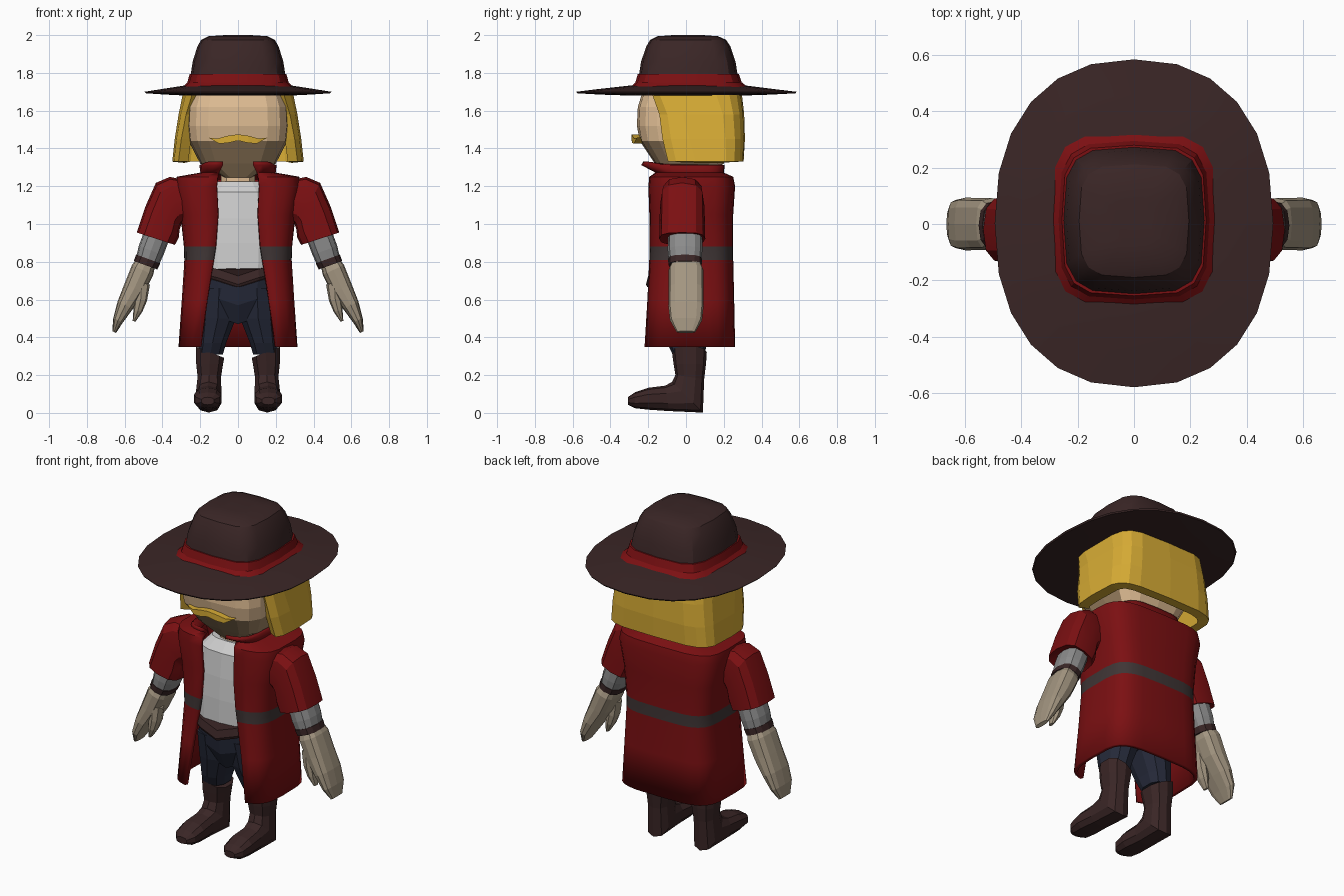
import bpy, bmesh
from math import sin, cos, pi, asin, radians
from mathutils import Vector

cube = bpy.data.objects.get("Cube")
if cube:
    bpy.data.objects.remove(cube, do_unlink=True)


def material(name, *rgb):
    m = bpy.data.materials.new(name)
    m.use_nodes = True
    m.diffuse_color = (*rgb, 1)
    m.node_tree.nodes["Principled BSDF"].inputs["Base Color"].default_value = (*rgb, 1)
    return m


BROWN = material("dark brown", .042, .019, .019)
RED = material("deep red", .20, .005, .006)
GOLD = material("golden blond", .68, .41, .035)
SKIN = material("skin", .73, .50, .29)
STUBBLE = material("stubble", .38, .255, .14)
GLOVE = material("glove beige", .37, .305, .22)
WHITE = material("shirt white", .62, .62, .62)
GREY = material("sleeve grey", .26, .26, .26)
NAVY = material("navy", .019, .023, .042)
CHARCOAL = material("charcoal belt", .05, .036, .036)


def power(v, p):
    return abs(v) ** (2 / p) * (1 if v >= 0 else -1)


def make(name, points, faces, mats, rule=None, smooth=0, closed=True):
    """Create an object; rule(face centre) picks the material slot."""
    mesh = bpy.data.meshes.new(name)
    mesh.from_pydata(points, [], faces)
    if closed:
        bm = bmesh.new()
        bm.from_mesh(mesh)
        bmesh.ops.recalc_face_normals(bm, faces=bm.faces)
        bm.to_mesh(mesh)
        bm.free()
    for m in mats:
        mesh.materials.append(m)
    if rule:
        for f in mesh.polygons:
            f.material_index = int(rule(f.center))
    ob = bpy.data.objects.new(name, mesh)
    bpy.context.collection.objects.link(ob)
    if smooth:
        bpy.ops.object.select_all(action="DESELECT")
        ob.select_set(True)
        bpy.context.view_layer.objects.active = ob
        bpy.ops.object.shade_smooth_by_angle(angle=radians(smooth))
    return ob


def loft(name, rings, mats, n=12, p=2.5, side=1, warp=None, rule=None, smooth=0):
    """Skin closed rings: (centre, right axis, front axis), axes scaled by radius."""
    pts = []
    for c, u, w in rings:
        for i in range(n):
            a = 2 * pi * i / n
            q = c + u * power(sin(a), p) + w * power(cos(a), p)
            if warp:
                q.z += warp(q)
            pts.append((q.x * side, q.y, q.z))
    faces = [(j * n + i, j * n + (i + 1) % n, (j + 1) * n + (i + 1) % n, (j + 1) * n + i)
             for j in range(len(rings) - 1) for i in range(n)]
    last = (len(rings) - 1) * n
    faces += [tuple(range(n))[::-1], tuple(range(last, last + n))]
    return make(name, pts, faces, mats, rule, smooth)


def stack(rows, cx=0):
    """Level rings from (z, half width, front y, back y)."""
    return [(Vector((cx, (f + b) / 2, z)), Vector((r, 0, 0)), Vector((0, (f - b) / 2, 0)))
            for z, r, f, b in rows]


def limb(rows, y):
    """Arm rings from (x, z, half width, half depth, tilt in degrees)."""
    return [(Vector((x, y, z)), r * Vector((cos(radians(t)), 0, sin(radians(t)))),
             Vector((0, -d, 0))) for x, z, r, d, t in rows]


def boot_path(rows):
    """Boot rings from (x, y, z, half width, half depth, pitch in degrees)."""
    return [(Vector((x, y, z)), Vector((r, 0, 0)),
             d * Vector((0, -cos(radians(t)), sin(radians(t))))) for x, y, z, r, d, t in rows]


def open_shell(name, rows, mats, thick, cols, p, rule=None, smooth=0):
    """Wrap open at the front: (z, half width, front y, back y, half opening)."""
    pts = []
    for z, r, f, b, gap in rows:
        start = asin((gap / r) ** (p / 2))
        for i in range(cols + 1):
            a = start + (2 * pi - 2 * start) * i / cols
            pts.append((r * power(sin(a), p), (f + b) / 2 + (f - b) / 2 * power(cos(a), p), z))
    w = cols + 1
    faces = [(j * w + i, j * w + i + 1, (j + 1) * w + i + 1, (j + 1) * w + i)
             for j in range(len(rows) - 1) for i in range(cols)]
    ob = make(name, pts, faces, mats, rule, smooth, closed=False)
    mod = ob.modifiers.new("thickness", "SOLIDIFY")
    mod.thickness = thick
    mod.offset = -1
    return ob


# Hat
loft("hat_brim", stack([(1.68, .28, -.3, .3), (1.685, .38, -.45, .45), (1.692, .488, -.575, .58),
                        (1.70, .495, -.58, .585), (1.715, .4, -.46, .46), (1.735, .27, -.28, .3)]),
     [BROWN], n=24, p=2.3, smooth=30)
loft("hat_band", stack([(1.715, .305, -.305, .34), (1.75, .268, -.268, .295), (1.795, .256, -.255, .28)]),
     [RED], n=16, p=3.8, smooth=30)
loft("hat_crown", stack([(1.78, .252, -.25, .275), (1.86, .24, -.238, .262), (1.94, .215, -.21, .235),
                         (1.975, .195, -.19, .212), (1.994, .155, -.15, .17), (2.0, .07, -.07, .09)]),
     [BROWN], n=16, p=3.6, smooth=30)

# Head, neck and hair
loft("head", stack([(1.245, .07, -.11, .1), (1.32, .2, -.165, .2), (1.44, .262, -.245, .25),
                    (1.52, .27, -.26, .25), (1.62, .265, -.255, .25), (1.7, .24, -.23, .23)]),
     [SKIN, STUBBLE], n=16, p=3.6, rule=lambda c: c.z < 1.44 and c.y < .08)
loft("neck", stack([(1.15, .1, -.1, .1), (1.3, .09, -.09, .09)]), [SKIN], n=10)
open_shell("hair", [(1.33, .348, -.14, .305, .315), (1.45, .335, -.17, .312, .3),
                    (1.58, .315, -.18, .308, .275), (1.695, .293, -.21, .295, .24)],
           [GOLD], .06, 14, 4.5)

# Moustache
half = [(.06, 1.466), (.11, 1.452), (.155, 1.457), (.1, 1.425), (.05, 1.43)]
outline = [(0, 1.475)] + half + [(0, 1.442)] + [(-x, z) for x, z in reversed(half)]
n = len(outline)
pts = [(x, y + 1.2 * x * x, z) for y in (-.288, -.235) for x, z in outline]
# strips between upper and lower halves, then the rim
strips = [(0, 1, 5, 6), (1, 2, 4, 5), (2, 3, 4), (0, 6, 7, 11), (11, 7, 8, 10), (10, 8, 9)]
faces = strips + [tuple(i + n for i in f) for f in strips]
faces += [(i, (i + 1) % n, (i + 1) % n + n, i + n) for i in range(n)]
make("moustache", pts, faces, [GOLD])


# Shirt, waist belt and trousers
def dip(q):
    return -.05 * max(0, 1 - abs(q.x) / .15) if q.z < .8 and q.y < 0 else 0


loft("shirt", stack([(.74, .2, -.18, .17), (.9, .21, -.178, .17), (1.03, .21, -.17, .17),
                     (1.17, .19, -.155, .15), (1.225, .14, -.105, .11)]),
     [WHITE], n=16, p=3, warp=dip)
loft("waist_belt", stack([(.715, .205, -.205, .18), (.73, .21, -.212, .185), (.775, .205, -.2, .18)]),
     [BROWN], n=16, p=3, warp=dip)
loft("trouser_hips", stack([(.52, .1, -.12, .11), (.62, .195, -.17, .15), (.74, .2, -.185, .17)]),
     [NAVY], n=16, p=3, warp=dip)

# Long coat with a stripe, shoulders and collar
open_shell("coat", [(.35, .315, -.23, .26, .2), (.6, .298, -.21, .255, .165), (.81, .285, -.197, .25, .13),
                    (.88, .287, -.195, .25, .118), (1.05, .305, -.195, .25, .105),
                    (1.2, .332, -.2, .26, .112), (1.25, .325, -.195, .25, .108),
                    (1.272, .2, -.165, .2, .1), (1.312, .205, -.238, .205, .08)],
           [RED, CHARCOAL], .022, 24, 4, rule=lambda c: .81 < c.z < .88, smooth=35)

# Paired limbs
for side, tag in ((1, "left"), (-1, "right")):
    loft(tag + "_trouser_leg", stack([(.31, .07, -.07, .1)], .147) + stack([(.37, .075, -.1, .11)], .135)
         + stack([(.5, .1, -.14, .13)], .107) + stack([(.66, .1, -.175, .14)], .1),
         [NAVY], n=10, side=side)
    loft(tag + "_boot", boot_path([(.148, .018, .32, .078, .092, 0), (.15, .02, .26, .074, .086, 0),
                                   (.152, .02, .19, .064, .077, 8), (.155, .008, .083, .07, .115, 45),
                                   (.16, -.1, .077, .068, .068, 82), (.16, -.2, .075, .075, .058, 90),
                                   (.16, -.27, .067, .066, .042, 90), (.16, -.308, .063, .035, .02, 90)]),
         [BROWN], n=10, side=side,
         warp=lambda q: (q.x - .145) * .4 if q.z > .3 else 0)
    loft(tag + "_coat_sleeve", limb([(.25, 1.13, .1, .1, 82), (.33, 1.125, .128, .112, 76),
                                     (.372, 1.095, .138, .118, 63), (.402, 1.01, .12, .12, 42),
                                     (.435, .922, .106, .122, 18), (.432, .928, .085, .1, 18)], -.02),
         [RED], n=12, p=2.8, side=side, smooth=30)
    loft(tag + "_shirt_sleeve", limb([(.415, .98, .07, .09, 20), (.46, .86, .07, .092, 20),
                                      (.482, .795, .062, .085, 20)], -.005),
         [GREY], n=12, side=side)
    loft(tag + "_wristband", limb([(.475, .815, .068, .09, 20), (.49, .782, .066, .088, 20)], -.005),
         [BROWN], n=12, side=side)
    loft(tag + "_glove", limb([(.493, .785, .055, .08, 22), (.505, .757, .062, .092, 25),
                               (.548, .66, .058, .092, 25), (.597, .57, .045, .094, 26),
                               (.635, .49, .028, .085, 26), (.656, .428, .011, .05, 26)], 0),
         [GLOVE], n=12, p=3, side=side)
    loft(tag + "_thumb", limb([(.51, .69, .045, .04, 15), (.515, .6, .034, .04, 12),
                               (.53, .54, .024, .035, 12), (.55, .485, .008, .018, 12)], -.045),
         [GLOVE], n=8, side=side)
